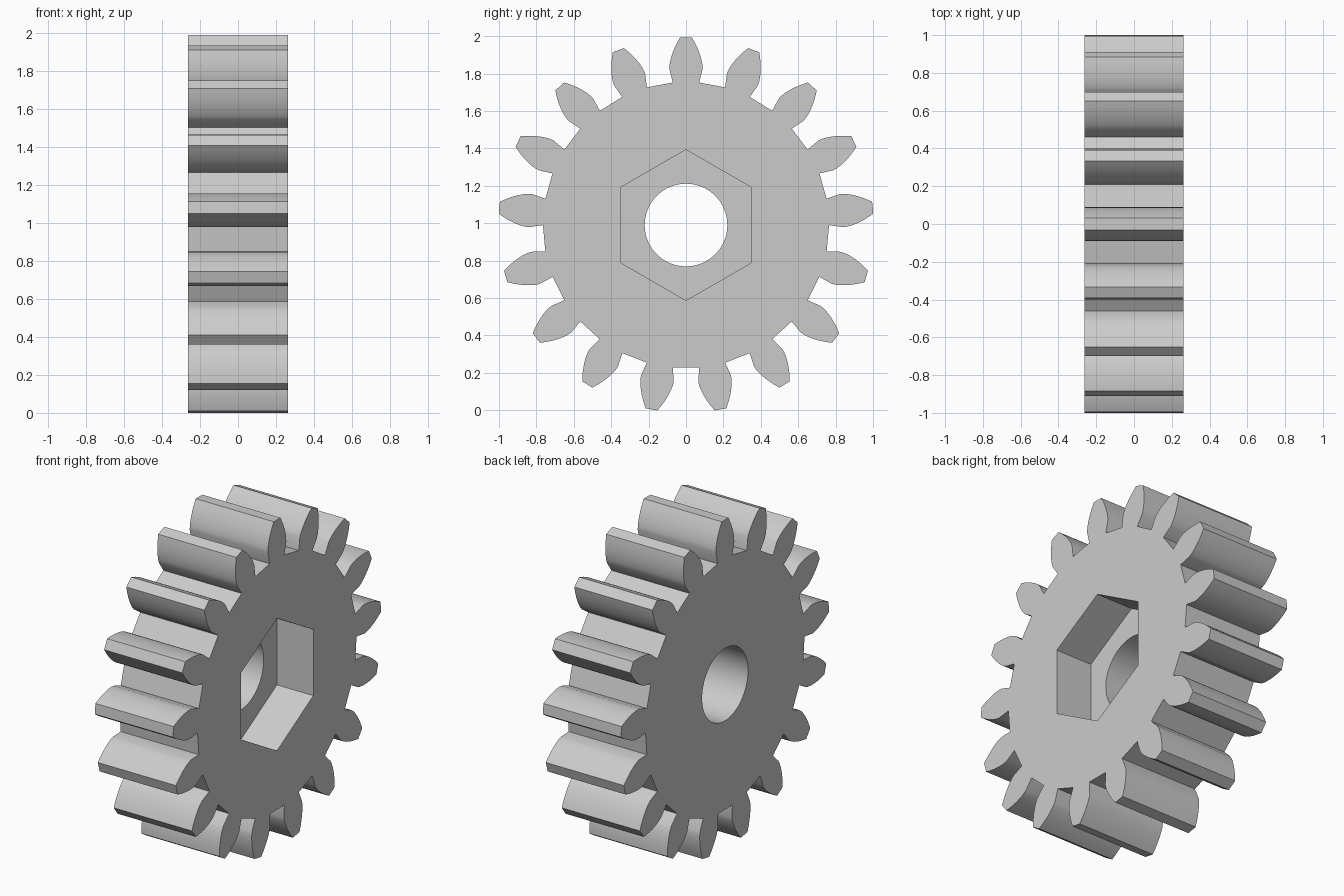
import bpy, bmesh, math

if "Cube" in bpy.data.objects:
    bpy.data.objects.remove(bpy.data.objects["Cube"], do_unlink=True)

TEETH = 17
HALF = 0.263            # half the gear thickness
CENTRE_Z = 0.99
BASE_R, TIP_R, ROOT_R = 0.84, 1.003, 0.765

grey = bpy.data.materials.new("light_grey")
grey.use_nodes = True
colour = (0.6, 0.6, 0.6, 1)
grey.diffuse_color = colour
grey.node_tree.nodes["Principled BSDF"].inputs["Base Color"].default_value = colour


def prism(name, outline, x0, x1):
    """Extrude a (y, z) outline along x."""
    bm = bmesh.new()
    face = bm.faces.new([bm.verts.new((x0, y, z + CENTRE_Z)) for y, z in outline])
    ext = bmesh.ops.extrude_face_region(bm, geom=[face])
    verts = [g for g in ext["geom"] if isinstance(g, bmesh.types.BMVert)]
    bmesh.ops.translate(bm, verts=verts, vec=(x1 - x0, 0, 0))
    bmesh.ops.recalc_face_normals(bm, faces=bm.faces[:])
    mesh = bpy.data.meshes.new(name)
    bm.to_mesh(mesh)
    bm.free()
    mesh.materials.append(grey)
    obj = bpy.data.objects.new(name, mesh)
    bpy.context.collection.objects.link(obj)
    return obj


def polar(r, a):
    return r * math.sin(a), r * math.cos(a)


def polygon(radius, sides):
    return [polar(radius, 2 * math.pi * i / sides) for i in range(sides)]


# Involute tooth flank: (radius, half angle) from root to tip
flank = [(ROOT_R, 0.093)]
STEPS = 8
for i in range(STEPS + 1):
    r = BASE_R + (TIP_R - BASE_R) * i / STEPS
    pressure = math.acos(BASE_R / r)
    flank.append((r, 0.106 - (math.tan(pressure) - pressure)))

# Toothed wheel outline
outline = []
for t in range(TEETH):
    mid = 2 * math.pi * t / TEETH
    outline += [polar(r, mid - a) for r, a in flank]
    outline += [polar(r, mid + a) for r, a in reversed(flank)]
gear = prism("gear_wheel", outline, -HALF, HALF)

# Round bore all the way through, hexagonal pocket on the +x side
cutters = [prism("bore_cutter", polygon(0.221, 64), -0.5, 0.5),
           prism("hex_pocket_cutter", polygon(0.403, 6), HALF - 0.245, 0.5)]
bpy.context.view_layer.objects.active = gear
for cutter in cutters:
    cutter.hide_render = True
    mod = gear.modifiers.new(cutter.name, "BOOLEAN")
    mod.operation = "DIFFERENCE"
    mod.solver = "EXACT"
    mod.object = cutter
    bpy.ops.object.modifier_apply(modifier=mod.name)
    bpy.data.objects.remove(cutter, do_unlink=True)

# Smooth flanks and bore, crisp edges elsewhere
bpy.ops.object.select_all(action="DESELECT")
gear.select_set(True)
bpy.ops.object.shade_smooth_by_angle(angle=math.radians(30))
